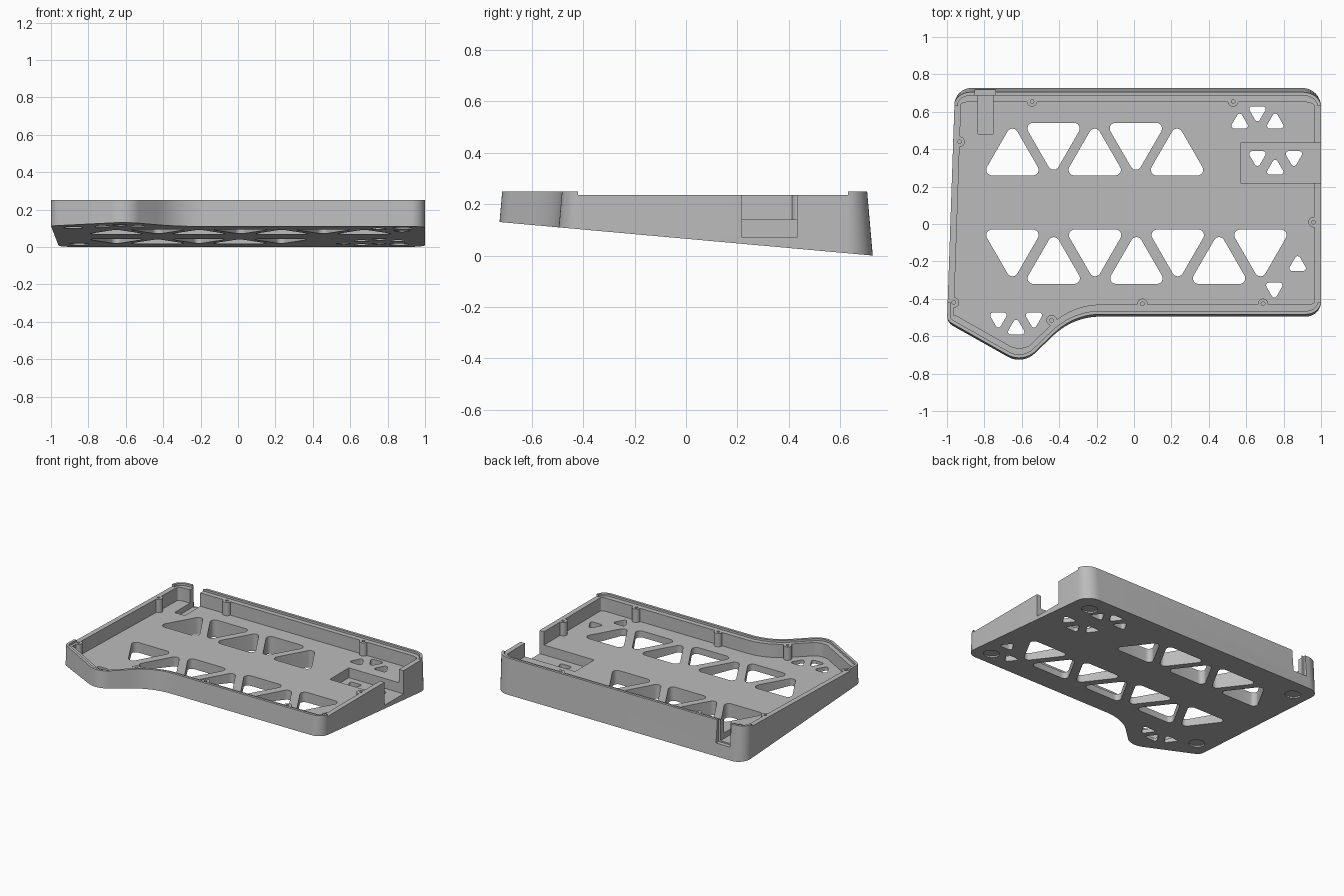
import bpy, bmesh, math
from mathutils import Vector

cube = bpy.data.objects.get("Cube")
if cube:
    bpy.data.objects.remove(cube, do_unlink=True)

TOP, LEDGE, FLOOR, DRAFT = 0.25, 0.235, 0.14, 0.088


def under(y):
    """Height of the sloping underside."""
    return max(0.0, 0.0655 - 0.0897 * y)


def rounded(corners, steps=10):
    """Counter-clockwise polygon with rounded corners: (point, outward normal) pairs."""
    out = []
    n = len(corners)
    for i, (x, y, r) in enumerate(corners):
        p = Vector((x, y))
        a = (p - Vector(corners[i - 1][:2])).normalized()
        b = (Vector(corners[(i + 1) % n][:2]) - p).normalized()
        turn = math.atan2(a.x * b.y - a.y * b.x, a.dot(b))
        side = 1 if turn > 0 else -1
        start = p - a * r * math.tan(abs(turn) / 2)
        normal = Vector((a.y, -a.x))
        centre = start - normal * r * side
        for k in range(steps + 1):
            t = turn * k / steps
            c, s = math.cos(t), math.sin(t)
            nn = Vector((normal.x * c - normal.y * s, normal.x * s + normal.y * c))
            out.append((centre + nn * r * side, nn))
    return out


def add_loft(bm, low, high):
    """Closed solid between two matching loops."""
    lo = [bm.verts.new(v) for v in low]
    hi = [bm.verts.new(v) for v in high]
    bm.faces.new(lo[::-1])
    bm.faces.new(hi)
    n = len(lo)
    for i in range(n):
        j = (i + 1) % n
        bm.faces.new((lo[i], lo[j], hi[j], hi[i]))


def add_prism(bm, pts, z0, z1):
    add_loft(bm, [(p[0], p[1], z0) for p in pts], [(p[0], p[1], z1) for p in pts])


def add_box(bm, x0, x1, y0, y1, z0, z1):
    add_prism(bm, [(x0, y0), (x1, y0), (x1, y1), (x0, y1)], z0, z1)


def circle(x, y, r, n=24):
    return [(x + r * math.cos(2 * math.pi * k / n), y + r * math.sin(2 * math.pi * k / n))
            for k in range(n)]


def make(name, bm):
    bmesh.ops.recalc_face_normals(bm, faces=bm.faces)
    me = bpy.data.meshes.new(name)
    bm.to_mesh(me)
    bm.free()
    ob = bpy.data.objects.new(name, me)
    bpy.context.collection.objects.link(ob)
    return ob


def combine(body, bm, operation="DIFFERENCE"):
    """Apply a boolean with a temporary solid."""
    tool = make("tool", bm)
    tool.hide_render = True
    mod = body.modifiers.new("cut", "BOOLEAN")
    mod.operation, mod.solver, mod.object = operation, "EXACT", tool
    bpy.context.view_layer.objects.active = body
    bpy.ops.object.modifier_apply(modifier=mod.name)
    bpy.data.objects.remove(tool, do_unlink=True)


# Outer shell: drafted front and back walls over a sloping base
outline = rounded([(1, 0.727, 0.1), (-0.957, 0.727, 0.09), (-1, -0.527, 0.06),
                   (-0.596, -0.754, 0.12), (-0.325, -0.495, 0.36), (1, -0.495, 0.08)])
rim = [(Vector((p.x, p.y - n.y * DRAFT * (TOP - under(p.y)))), n) for p, n in outline]


def inset(dx, dy):
    return [(p.x - n.x * dx, p.y - n.y * dy) for p, n in rim]


bm = bmesh.new()
add_loft(bm, [(p.x, p.y, under(p.y)) for p, n in outline],
         [(p.x, p.y, TOP) for p, n in rim])
case = make("case_tray", bm)

# Inner pocket
bm = bmesh.new()
add_prism(bm, inset(0.035, 0.052), FLOOR, 0.4)
combine(case, bm)

# Screw bosses along the wall
bosses = [(-0.545, 0.655), (0.53, 0.655), (-0.933, 0.44), (0.96, 0.01),
          (-0.963, -0.42), (-0.44, -0.515), (0.045, -0.427), (0.69, -0.427)]
bm = bmesh.new()
for x, y in bosses:
    add_prism(bm, circle(x, y, 0.028), FLOOR - 0.01, LEDGE + 0.005)
combine(case, bm, "UNION")

# Ledge inside the raised lip, and lower side walls
bm = bmesh.new()
add_prism(bm, inset(0.018, 0.018), LEDGE, 0.4)
combine(case, bm)
bm = bmesh.new()
add_box(bm, -1.2, 1.2, -0.42, 0.63, LEDGE, 0.4)
combine(case, bm)

# Side opening with sunken bay
bm = bmesh.new()
add_box(bm, 0.57, 1.2, 0.218, 0.432, 0.07, 0.45)
combine(case, bm)

# Cable notch in the back wall: narrow channel, then wider mouth
bm = bmesh.new()
add_box(bm, -0.835, -0.755, 0.48, 0.7, 0.1, 0.45)
combine(case, bm)
bm = bmesh.new()
add_box(bm, -0.85, -0.74, 0.69, 0.9, 0.09, 0.46)
combine(case, bm)

# Screw holes and foot recesses
bm = bmesh.new()
for x, y in bosses:
    add_prism(bm, circle(x, y, 0.01, 12), 0.16, 0.4)
for x, y in [(-0.88, -0.42), (0.88, -0.38), (-0.85, 0.58), (0.86, 0.58)]:
    ring = circle(x, y, 0.052, 32)
    add_loft(bm, [(a, b, under(b) - 0.05) for a, b in ring],
             [(a, b, under(b) + 0.01) for a, b in ring])
combine(case, bm)

# Triangular vents: (x, y, direction)
big = [(-0.65 + 0.22 * i, 0.353 if i % 2 == 0 else 0.447, 1 if i % 2 == 0 else -1)
       for i in range(5)]
big += [(-0.65 + 0.221 * i, -0.123 if i % 2 == 0 else -0.227, -1 if i % 2 == 0 else 1)
        for i in range(7)]
small = [(0.565, 0.542, 1), (0.66, 0.598, -1), (0.755, 0.542, 1),
         (0.66, 0.358, -1), (0.755, 0.295, 1), (0.855, 0.358, -1),
         (0.875, -0.22, 1), (0.75, -0.345, -1),
         (-0.725, -0.505, -1), (-0.63, -0.56, 1), (-0.535, -0.505, -1)]
bm = bmesh.new()
for vents, reach, r in ((big, 0.187, 0.03), (small, 0.063, 0.015)):
    for x, y, d in vents:
        tri = [(x + reach * math.cos(a), y + reach * math.sin(a), r)
               for a in (math.radians(90 * d + 120 * k) for k in range(3))]
        add_prism(bm, [p for p, n in rounded(tri, 6)], -0.2, 0.6)
combine(case, bm)

# Plain grey plastic
grey = bpy.data.materials.new("grey_plastic")
grey.use_nodes = True
colour = (0.5, 0.5, 0.5, 1)
grey.diffuse_color = colour
grey.node_tree.nodes["Principled BSDF"].inputs["Base Color"].default_value = colour
case.data.materials.clear()
case.data.materials.append(grey)

bpy.ops.object.select_all(action="DESELECT")
case.select_set(True)
bpy.context.view_layer.objects.active = case
bpy.ops.object.shade_smooth_by_angle(angle=math.radians(25))
